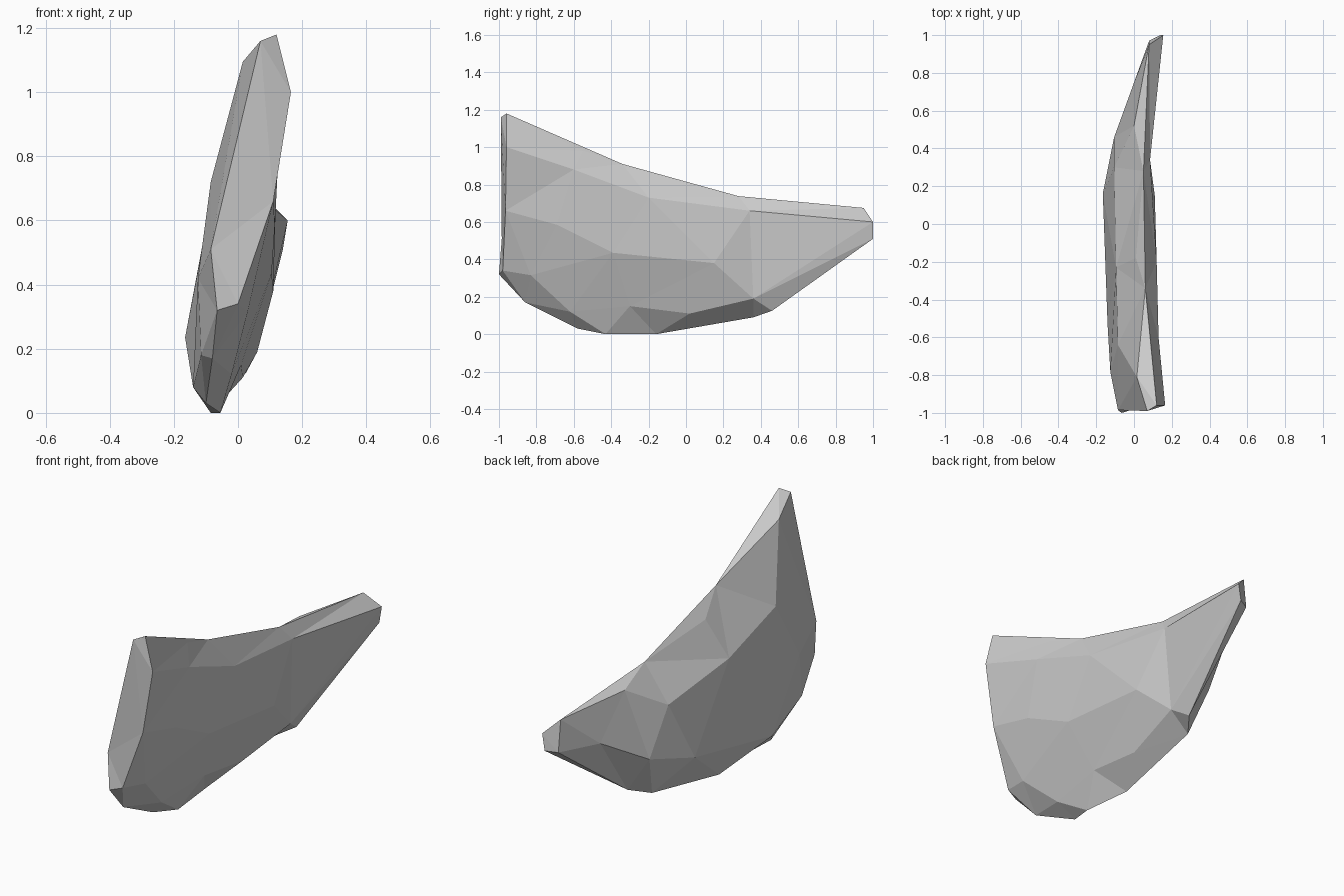
import bpy
import bmesh
from mathutils import Vector
from mathutils.geometry import delaunay_2d_cdt

cube = bpy.data.objects.get("Cube")
if cube:
    bpy.data.objects.remove(cube, do_unlink=True)

# Points are (y, z, x): position in the side profile, then sideways offset.

# Shared rim of the shard: top ridge, back tip, underside, front end
top_ridge = [(-.96, 1.18, .12), (-.34, .91, .06), (.28, .738, .05), (.95, .675, .08)]
back_tip = [(1, .6, .155), (1, .51, .14)]
underside = [(.46, .125, .025), (.36, .09, -.05), (-.16, 0, -.085),
             (-.43, 0, -.055), (-.58, .03, -.1), (-.86, .17, -.08)]
front_end = [(-1, .32, -.065), (-.985, .51, -.085), (-.99, 1.16, .07)]
rim = top_ridge + back_tip + underside + front_end

# Facets of the +x side
left_crease = [(-.96, 1, .165), (-.6, .88, .13), (-.2, .73, .12), (.34, .66, .085)]
left_middle = [(-.55, .98, .085), (-.69, .585, .115), (-.39, .435, .105), (.15, .38, .11)]
left_low = [(-.83, .315, .03), (-.62, .12, -.02),
            (-.3, .15, .01), (.02, .11, .015), (.36, .19, .06)]
left_front = [(-.965, .66, .11), (-.98, .34, 0)]

# Facets of the -x side
right_high = [(-.81, 1.095, .015), (-.18, .8, .01), (.52, .69, 0)]
right_middle = [(-.64, .72, -.085), (-.23, .6, -.095), (.3, .555, -.105), (.735, .487, -.005)]
right_low = [(-.785, .42, -.125), (-.82, .18, -.115), (.46, .323, -.105), (.97, .505, .08)]
right_bulge = [(-.53, .08, -.14), (.16, .235, -.165)]


def side_facets(bm, rim_verts, inner, creases):
    """Triangulate one side of the shard inside the shared rim."""
    points = rim + inner
    verts = rim_verts + [bm.verts.new((x, y, z)) for y, z, x in inner]
    edges = [(points.index(a), points.index(b)) for a, b in creases]
    flat = [Vector((y, z)) for y, z, x in points]
    outline = list(reversed(range(len(rim))))
    result = delaunay_2d_cdt(flat, edges, [outline], 1, 1e-5, True)
    tris, sources = result[2], result[3]
    return {frozenset(verts[sources[i][0]] for i in tri) for tri in tris}


def chain(points):
    return list(zip(points, points[1:]))


bm = bmesh.new()
rim_verts = [bm.verts.new((x, y, z)) for y, z, x in rim]

# Left side: crease under the ridge, lower edge to the tip, edge of the front end
left_lines = chain(left_crease + back_tip[:1])
left_lines += chain(left_low[-1:] + back_tip[:1])
left_lines += chain(left_crease[:1] + left_front)
left_points = left_crease + left_middle + left_low + left_front
left_side = side_facets(bm, rim_verts, left_points, left_lines)

# Right side, bulging low down and swept towards the tip
right_points = right_high + right_middle + right_low + right_bulge
right_side = side_facets(bm, rim_verts, right_points, chain(right_bulge))

# Skin of both sides; a facet found on both would have no thickness
for facet in left_side ^ right_side:
    bm.faces.new(tuple(facet))
bmesh.ops.recalc_face_normals(bm, faces=bm.faces)

# Stone material
stone = bpy.data.materials.new("stone_grey")
stone.use_nodes = True
grey = (.6, .6, .6, 1)
stone.diffuse_color = grey
stone.node_tree.nodes["Principled BSDF"].inputs["Base Color"].default_value = grey

# Faceted stone shard
mesh = bpy.data.meshes.new("stone_shard")
bm.to_mesh(mesh)
bm.free()
mesh.materials.append(stone)
shard = bpy.data.objects.new("stone_shard", mesh)
bpy.context.scene.collection.objects.link(shard)
